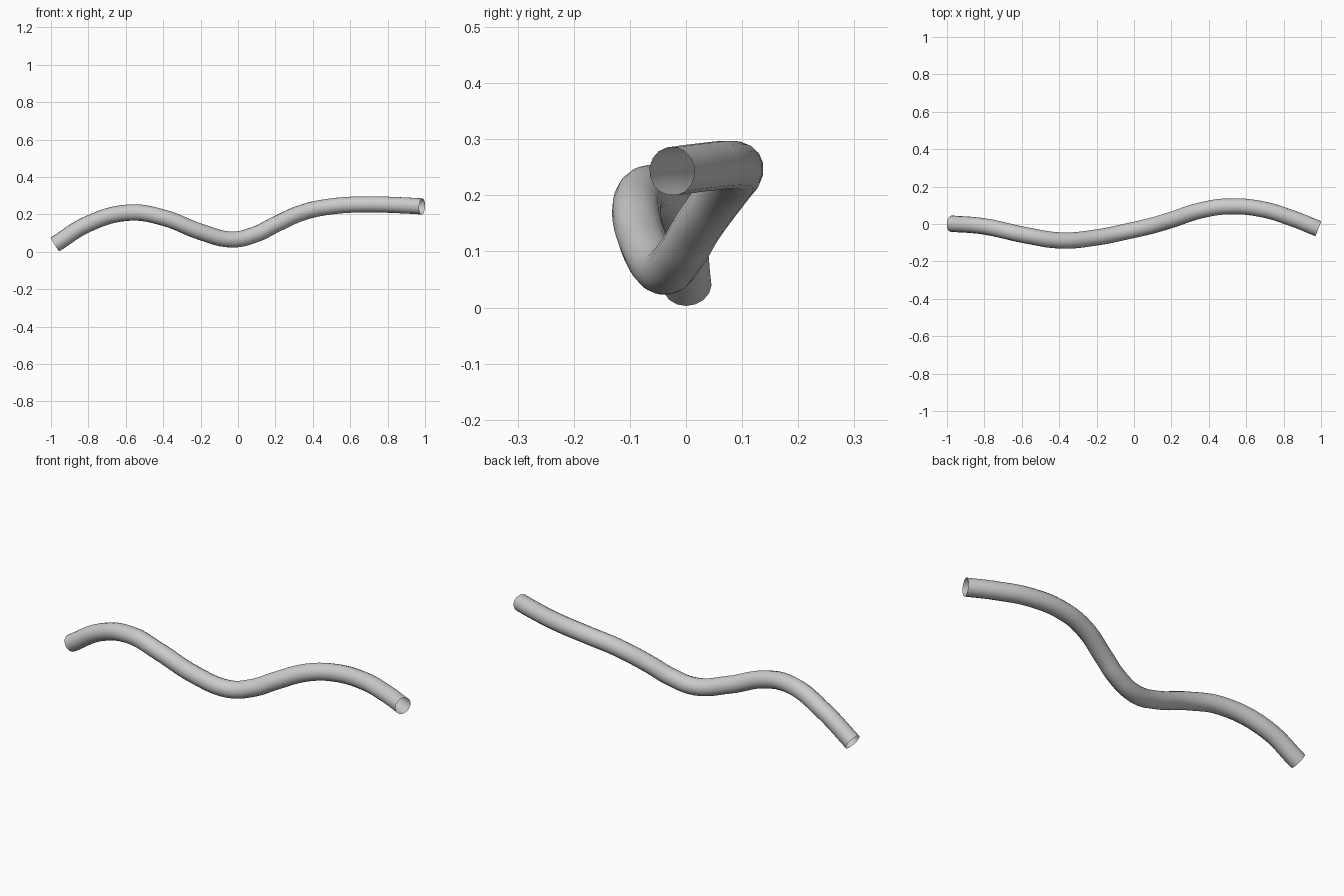
import bpy

if "Cube" in bpy.data.objects:
    bpy.data.objects.remove(bpy.data.objects["Cube"])

# Centre line of the bent tube, from left end to right end
path = [
    (-0.978, 0.002, 0.040), (-0.80, -0.013, 0.150), (-0.58, -0.060, 0.210),
    (-0.395, -0.088, 0.182), (-0.20, -0.072, 0.107), (-0.03, -0.038, 0.066),
    (0.10, -0.008, 0.096), (0.20, 0.022, 0.146), (0.35, 0.071, 0.212),
    (0.50, 0.094, 0.243), (0.68, 0.080, 0.254), (0.85, 0.029, 0.250),
    (0.984, -0.025, 0.243),
]

curve = bpy.data.curves.new("bent_tube", "CURVE")
curve.dimensions = "3D"
curve.resolution_u = 6
curve.bevel_depth = 0.0435      # round section, ends left open
curve.bevel_resolution = 6
curve.use_fill_caps = False

spline = curve.splines.new("BEZIER")
spline.bezier_points.add(len(path) - 1)
for point, co in zip(spline.bezier_points, path):
    point.co = co
    point.handle_left_type = point.handle_right_type = "AUTO"

# Smooth tube mesh
tube = bpy.data.objects.new("bent_tube", curve)
bpy.context.collection.objects.link(tube)
bpy.context.view_layer.objects.active = tube
tube.select_set(True)
bpy.ops.object.convert(target="MESH")
bpy.ops.object.shade_smooth()
